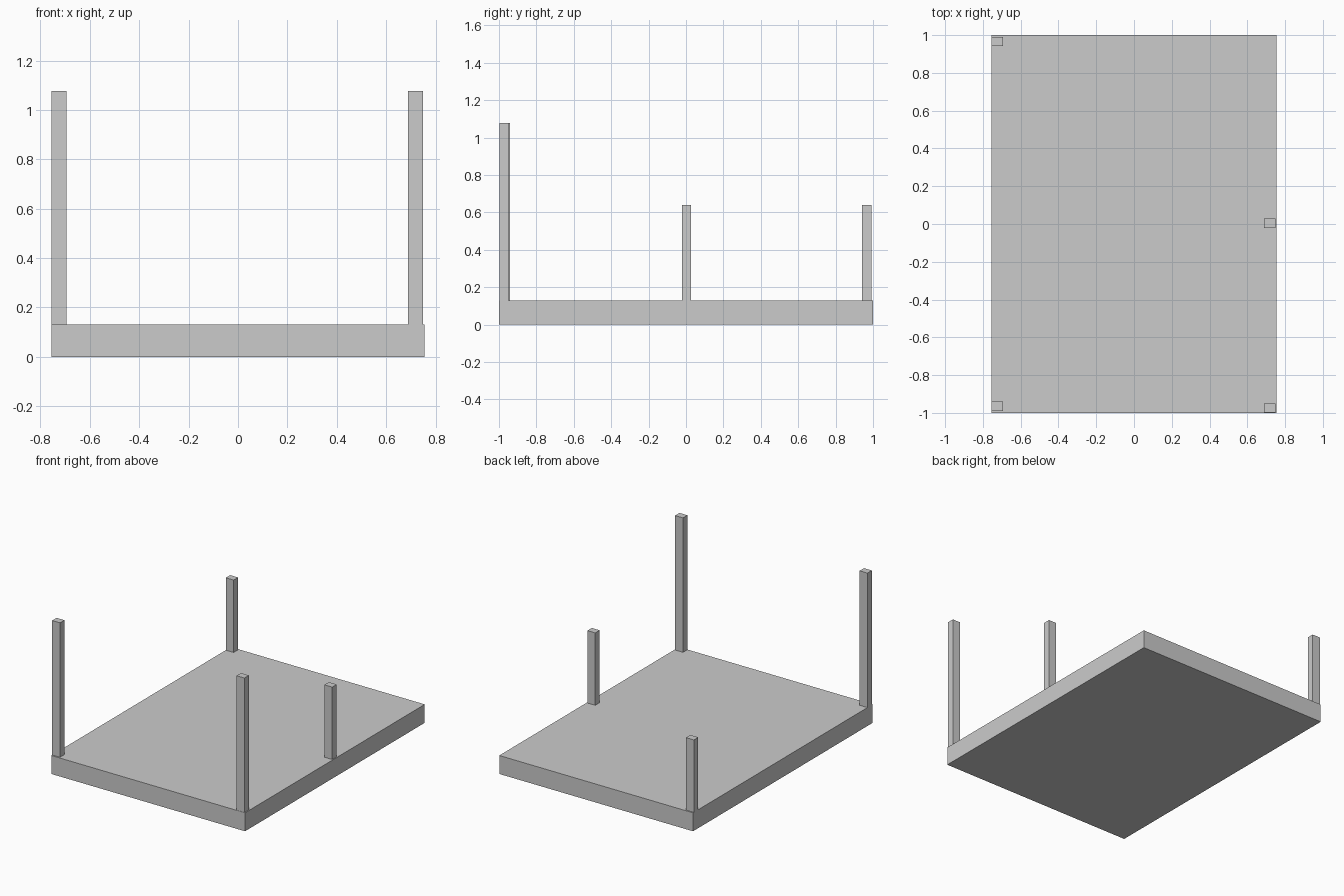
import bpy

if "Cube" in bpy.data.objects:
    bpy.data.objects.remove(bpy.data.objects["Cube"])


def box(name, x0, x1, y0, y1, z0, z1):
    """Axis-aligned box from its limits."""
    bpy.ops.mesh.primitive_cube_add(size=1)
    ob = bpy.context.object
    ob.name = name
    ob.location = ((x0 + x1) / 2, (y0 + y1) / 2, (z0 + z1) / 2)
    ob.scale = (x1 - x0, y1 - y0, z1 - z0)
    bpy.ops.object.transform_apply(location=True, rotation=False, scale=True)
    return ob


SLAB_TOP = 0.13
TALL, SHORT = 1.077, 0.64
POST_X, POST_Y = 0.061, 0.049

# Base slab
box("base_slab", -0.755, 0.755, -1, 1, 0, SLAB_TOP)

# Posts standing on the slab: name, min x, min y, top height
posts = [
    ("front_left_post", -0.755, -0.99, TALL),
    ("front_right_post", 0.688, -0.998, TALL),
    ("middle_right_post", 0.688, -0.021, SHORT),
    ("back_left_post", -0.755, 0.942, SHORT),
]
for name, x, y, top in posts:
    box(name, x, x + POST_X, y, y + POST_Y, SLAB_TOP, top)
